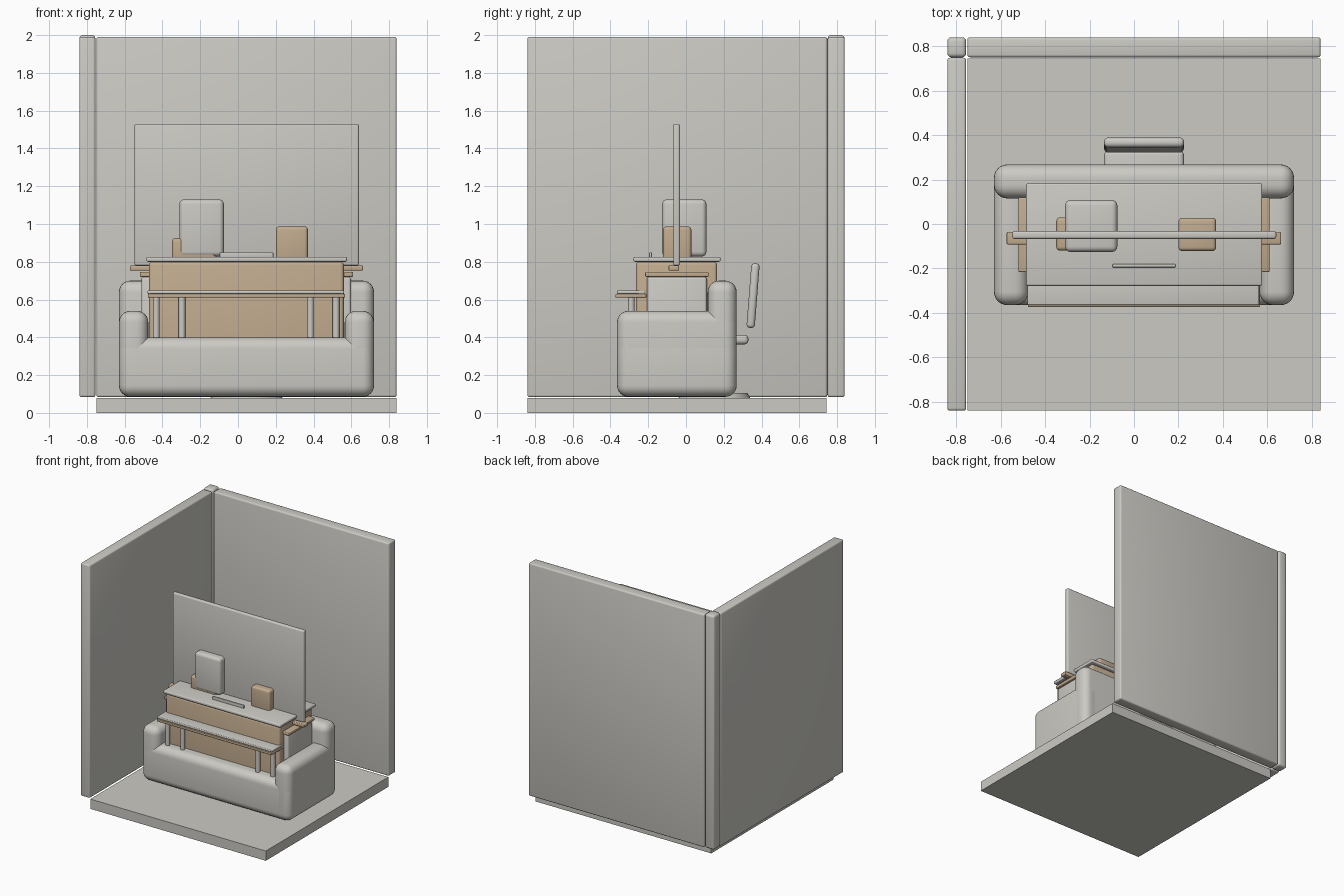
import bpy, bmesh, math
from mathutils import Vector

if "Cube" in bpy.data.objects:
    bpy.data.objects.remove(bpy.data.objects["Cube"])


def material(name, rgb):
    m = bpy.data.materials.new(name)
    m.diffuse_color = (*rgb, 1)
    m.use_nodes = True
    m.node_tree.nodes["Principled BSDF"].inputs["Base Color"].default_value = m.diffuse_color
    return m


GREY = material("warm grey", (0.60, 0.59, 0.55))
TAN = material("tan wood", (0.54, 0.41, 0.275))


def finish(name, bm, mat, bevel, segs):
    me = bpy.data.meshes.new(name)
    bm.to_mesh(me)
    bm.free()
    ob = bpy.data.objects.new(name, me)
    bpy.context.collection.objects.link(ob)
    me.materials.append(mat)
    if bevel:
        mod = ob.modifiers.new("bevel", "BEVEL")
        mod.width, mod.segments = bevel, segs
        mod.limit_method = "ANGLE"
        mod.angle_limit = math.radians(40)
    bpy.ops.object.select_all(action="DESELECT")
    ob.select_set(True)
    bpy.context.view_layer.objects.active = ob
    if bevel:
        bpy.ops.object.modifier_apply(modifier="bevel")
    bpy.ops.object.shade_smooth_by_angle(angle=math.radians(35))
    return ob


def box(name, x, y, z, mat=GREY, bevel=0.0, segs=3):
    """Box from (min, max) ranges with rounded edges."""
    bm = bmesh.new()
    bmesh.ops.create_cube(bm, size=1)
    for v in bm.verts:
        v.co = Vector([(r[0] + r[1]) / 2 + c * (r[1] - r[0]) for r, c in zip((x, y, z), v.co)])
    return finish(name, bm, mat, bevel, segs)


def cylinder(name, x, y, z, r, mat=GREY, top_r=None, sides=24):
    bm = bmesh.new()
    bmesh.ops.create_cone(bm, cap_ends=True, segments=sides, radius1=r,
                          radius2=r if top_r is None else top_r, depth=z[1] - z[0])
    bmesh.ops.translate(bm, verts=bm.verts, vec=(x, y, (z[0] + z[1]) / 2))
    return finish(name, bm, mat, 0, 1)


# Room shell
box("floor", (-0.75, 0.84), (-0.84, 0.745), (0, 0.08))
box("back_wall", (-0.75, 0.84), (0.75, 0.84), (0.083, 1.99), bevel=0.012)
box("left_wall", (-0.84, -0.755), (-0.84, 0.748), (0.083, 1.99), bevel=0.012)
box("corner_post", (-0.84, -0.755), (0.75, 0.84), (0.083, 2.0), bevel=0.018)

# Sofa: overlapping rounded blocks
SY = (-0.365, 0.268)
box("sofa_base", (-0.63, 0.72), SY, (0.085, 0.40), bevel=0.06, segs=6)
box("sofa_arm_left", (-0.63, -0.475), SY, (0.085, 0.54), bevel=0.06, segs=6)
box("sofa_arm_right", (0.565, 0.72), SY, (0.085, 0.54), bevel=0.06, segs=6)
box("sofa_back", (-0.63, 0.72), (0.115, 0.268), (0.085, 0.70), bevel=0.06, segs=6)

# Front bench with legs
box("bench_board", (-0.477, 0.567), (-0.373, -0.21), (0.61, 0.63), TAN, 0.005)
box("bench_pad", (-0.48, 0.562), (-0.365, -0.215), (0.63, 0.648), GREY, 0.006)
for i, x in enumerate((-0.433, -0.297, 0.383, 0.519)):
    cylinder(f"bench_leg_{i + 1}", x, -0.29, (0.083, 0.612), 0.018)

# Counter
box("counter_body", (-0.472, 0.56), (-0.265, 0.165), (0.085, 0.80), TAN, 0.018)
box("counter_top", (-0.485, 0.577), (-0.278, 0.183), (0.80, 0.826), GREY, 0.008)

# Wide cabinet behind the counter with its lid
box("cabinet", (-0.512, 0.598), (-0.207, 0.11), (0.085, 0.72), GREY, 0.014)
box("cabinet_lid", (-0.52, 0.61), (-0.216, 0.12), (0.72, 0.746), TAN, 0.006)

# Screen panel on its rail
box("screen_rail", (-0.573, 0.662), (-0.092, -0.036), (0.753, 0.78), TAN, 0.006)
box("screen_panel", (-0.548, 0.64), (-0.067, -0.032), (0.78, 1.53), GREY, 0.01)

# Items on the counter
box("tall_box", (-0.31, -0.075), (-0.126, 0.108), (0.828, 1.13), GREY, 0.025, 4)
box("low_tan_box", (-0.35, -0.115), (-0.12, 0.03), (0.80, 0.925), TAN, 0.018, 4)
box("small_tan_box", (0.20, 0.37), (-0.122, 0.028), (0.80, 0.987), TAN, 0.018, 4)
box("keyboard", (-0.097, 0.187), (-0.195, -0.18), (0.82, 0.85), GREY, 0.004)

# Chair behind the sofa
CX = (-0.135, 0.225)
box("chair_seat", CX, (-0.03, 0.33), (0.363, 0.413), GREY, 0.02, 4)
back = box("chair_back", CX, (-0.022, 0.022), (-0.172, 0.172), GREY, 0.019, 4)
back.location = (0, 0.355, 0.621)
back.rotation_euler = (math.radians(-4.5), 0, 0)
cylinder("chair_stem", 0.045, 0.15, (0.10, 0.37), 0.025)
cylinder("chair_foot", 0.045, 0.15, (0.08, 0.105), 0.19, top_r=0.175, sides=32)
